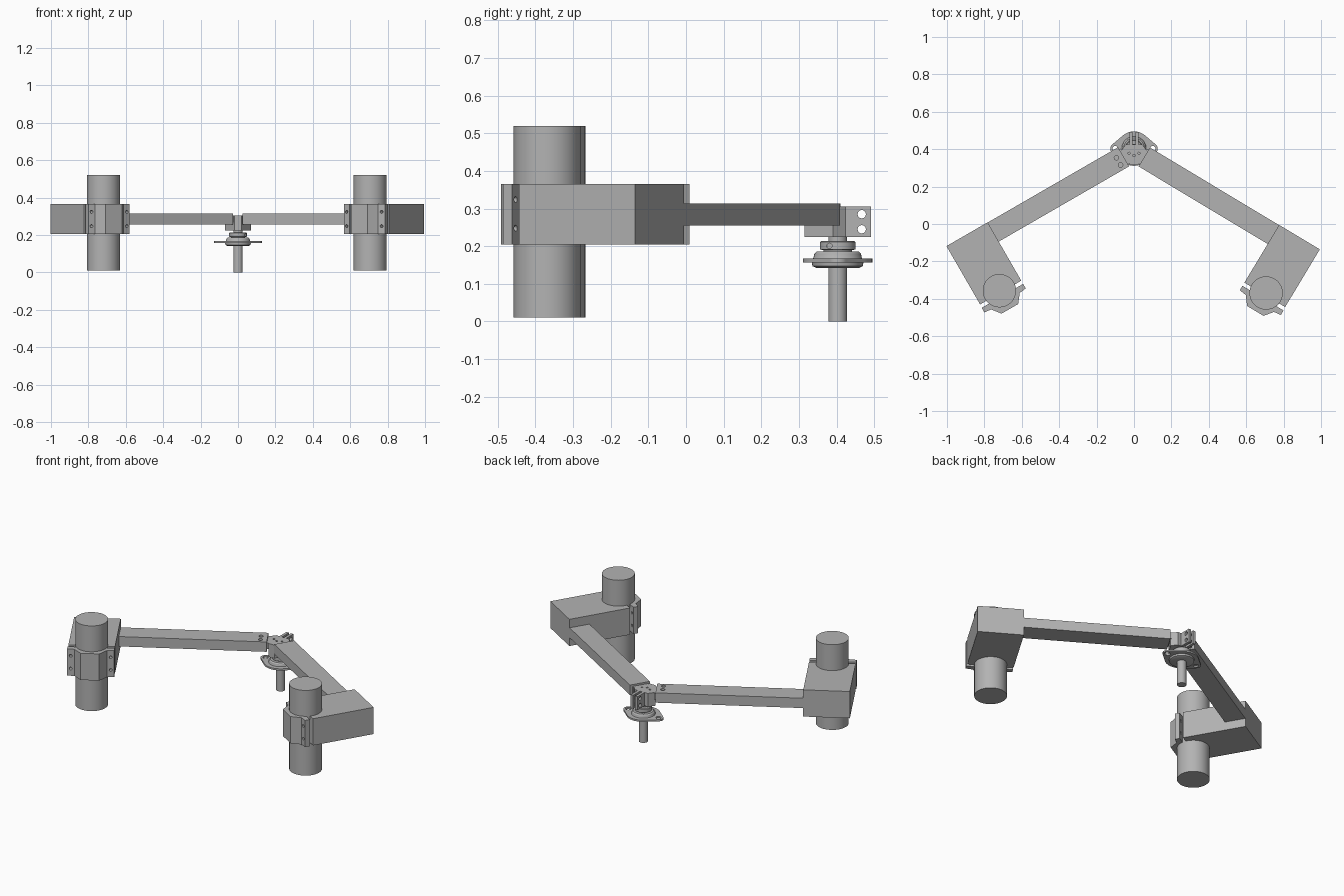
import bpy, bmesh
from math import sin, cos, pi, radians
from mathutils import Matrix, Vector
from mathutils.geometry import convex_hull_2d

if "Cube" in bpy.data.objects:
    bpy.data.objects.remove(bpy.data.objects["Cube"], do_unlink=True)

grey = bpy.data.materials.new("machined grey")
grey.use_nodes = True
COLOUR = (0.45, 0.45, 0.45, 1)
grey.diffuse_color = COLOUR
grey.node_tree.nodes["Principled BSDF"].inputs["Base Color"].default_value = COLOUR

HUB = Vector((0, 0.403, 0))
HUB_FRAME = Matrix.Translation(HUB)
parts = []


def finish(name, bm, frame):
    bm.transform(frame)
    bmesh.ops.recalc_face_normals(bm, faces=bm.faces)
    mesh = bpy.data.meshes.new(name)
    bm.to_mesh(mesh)
    bm.free()
    mesh.materials.append(grey)
    obj = bpy.data.objects.new(name, mesh)
    bpy.context.collection.objects.link(obj)
    parts.append(obj)
    return obj


def circle(x, y, r, n=40):
    return [(x + r * cos(2 * pi * i / n), y + r * sin(2 * pi * i / n)) for i in range(n)]


def rect(x0, x1, y0, y1):
    return [(x0, y0), (x1, y0), (x1, y1), (x0, y1)]


def prism(name, outline, z0, z1, frame):
    """Extrude a flat outline between two heights."""
    bm = bmesh.new()
    face = bm.faces.new([bm.verts.new((x, y, z0)) for x, y in outline])
    top = bmesh.ops.extrude_face_region(bm, geom=[face])["geom"]
    verts = [g for g in top if isinstance(g, bmesh.types.BMVert)]
    bmesh.ops.translate(bm, verts=verts, vec=(0, 0, z1 - z0))
    return finish(name, bm, frame)


def lathe(name, profile, frame, n=48):
    """Stack rings of (radius, height) and cap both ends."""
    bm = bmesh.new()
    rings = [[bm.verts.new((x, y, z)) for x, y in circle(0, 0, r, n)] for r, z in profile]
    for a, b in zip(rings, rings[1:]):
        for i in range(n):
            j = (i + 1) % n
            bm.faces.new((a[i], a[j], b[j], b[i]))
    bm.faces.new(rings[0])
    bm.faces.new(rings[-1])
    return finish(name, bm, frame)


def cut(obj, cutters):
    """Subtract the cutters, keep the result and drop the cutters."""
    for c in cutters:
        c.hide_render = True
        mod = obj.modifiers.new("cut", "BOOLEAN")
        mod.operation = "DIFFERENCE"
        mod.solver = "EXACT"
        mod.object = c
    bpy.context.view_layer.update()
    graph = bpy.context.evaluated_depsgraph_get()
    mesh = bpy.data.meshes.new_from_object(obj.evaluated_get(graph))
    obj.modifiers.clear()
    obj.data = mesh
    for c in cutters:
        parts.remove(c)
        bpy.data.objects.remove(c, do_unlink=True)


def drill(points, r, frame, z0=0, z1=0.6):
    return [prism("drill", circle(x, y, r, 20), z0, z1, frame) for x, y in points]


def arm_assembly(side, sign, angle):
    # Local x runs out along the arm, local y towards the front
    a = radians(angle)
    frame = Matrix(((sign * cos(a), -sign * sin(a), 0, HUB.x),
                    (-sin(a), -cos(a), 0, HUB.y),
                    (0, 0, 1, 0), (0, 0, 0, 1)))
    # Same frame with the extrusion running along local y
    across = frame @ Matrix(((1, 0, 0, 0), (0, 0, 1, 0), (0, 1, 0, 0), (0, 0, 0, 1)))

    # Hollow rectangular arm with two bolt holes at the hub end
    arm = prism(side + "_arm_tube", rect(0.07, 0.877, -0.049, 0.069), 0.255, 0.314, frame)
    bore = prism("bore", rect(0, 1, -0.036, 0.058), 0.265, 0.304, frame)
    cut(arm, [bore] + drill([(0.106, -0.004), (0.106, 0.04)], 0.012, frame))
    # Tongue of the hub bracket that fills the tube end
    prism(side + "_tongue", rect(0.06, 0.16, -0.035, 0.057), 0.266, 0.303, frame)

    # Motor block with a pocket for the tube and vertical bolt holes
    block = prism(side + "_motor_block", rect(0.875, 1.129, -0.05, 0.31), 0.205, 0.365, frame)
    pocket = prism("pocket", rect(0.86, 1.2, -0.036, 0.064), 0.265, 0.305, frame)
    cut(block, [pocket] + drill([(0.95, 0.008), (1.045, 0.008)], 0.013, frame))

    # Motor
    prism(side + "_motor", circle(1.003, 0.298, 0.089, 64), 0.01, 0.52, frame)

    # Clamp cap with bolted flanges
    half = [(0.128, 0.33), (0.128, 0.358), (0.088, 0.363), (0.051, 0.41)]
    outline = [(1.003 + x, y) for x, y in half] + [(1.003 - x, y) for x, y in reversed(half)]
    cap = prism(side + "_clamp_cap", outline, 0.205, 0.365, frame)
    bolts = [(u, z) for u in (0.894, 1.112) for z in (0.248, 0.324)]
    cut(cap, drill(bolts, 0.008, across, 0.32, 0.45))


arm_assembly("left", 1, 31)
arm_assembly("right", -1, 30)

# Hub bracket between the arm ends
half = [(0.02, -0.088), (0.07, -0.013), (0.045, 0.022)]
body = half + [(-x, y) for x, y in reversed(half)]
bracket = prism("hub_bracket", body, 0.225, 0.305, HUB_FRAME)
cut(bracket, drill([(-0.026, -0.025), (0.026, -0.025), (0, -0.037)], 0.006, HUB_FRAME, 0.285, 0.35))

# Pair of clamping ears behind the bracket, drilled sideways
sideways = HUB_FRAME @ Matrix(((0, 0, 1, 0), (1, 0, 0, 0), (0, 1, 0, 0), (0, 0, 0, 1)))
for name, x in (("left_ear", 0.007), ("right_ear", -0.023)):
    ear = prism(name, rect(x, x + 0.016, 0, 0.088), 0.225, 0.305, HUB_FRAME)
    cut(ear, drill([(0.064, 0.245), (0.064, 0.285)], 0.011, sideways, -0.1, 0.1))

# Shaft
prism("shaft", circle(0, 0, 0.025), 0, 0.25, HUB_FRAME)

# Bearing housing and its collar
lathe("bearing_housing", [(0.056, 0.142), (0.067, 0.147), (0.069, 0.16), (0.064, 0.17),
                          (0.062, 0.18), (0.056, 0.186)], HUB_FRAME)
collar = lathe("bearing_collar", [(0.038, 0.18), (0.038, 0.19), (0.047, 0.191),
                                  (0.047, 0.211), (0.044, 0.214)], HUB_FRAME)
cut(collar, drill([(-0.022, 0.201)], 0.007, sideways, 0.03, 0.1))

# Two-eared mounting flange
cloud = [Vector(p) for p in circle(0, 0, 0.092, 64) + circle(0.099, 0, 0.028) + circle(-0.099, 0, 0.028)]
flange = prism("bearing_flange", [cloud[i][:] for i in convex_hull_2d(cloud)], 0.157, 0.167, HUB_FRAME)
cut(flange, drill([(-0.1, 0), (0.1, 0)], 0.015, HUB_FRAME))

# Smooth round walls, keep machined edges sharp
bpy.ops.object.select_all(action="DESELECT")
for obj in parts:
    obj.select_set(True)
bpy.context.view_layer.objects.active = parts[0]
bpy.ops.object.shade_smooth_by_angle(angle=radians(30))
